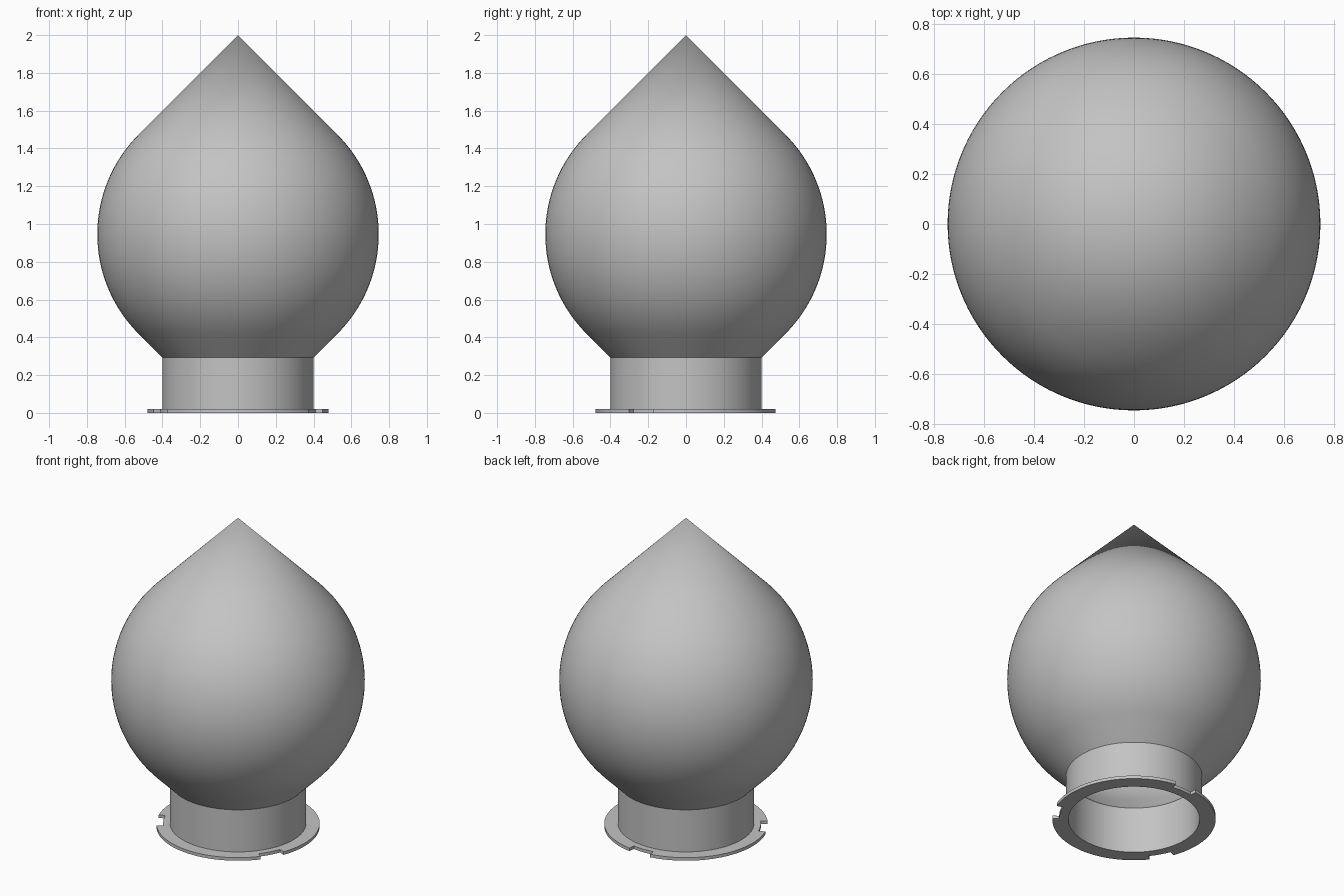
import bpy, bmesh, math

SEG = 120            # steps around the axis
R, ZC = 0.745, 0.946  # globe radius and centre height
WALL = 0.015

cube = bpy.data.objects.get("Cube")
if cube:
    bpy.data.objects.remove(cube)

grey = bpy.data.materials.new("plain grey")
grey.use_nodes = True
colour = (0.55, 0.55, 0.55, 1)
grey.diffuse_color = colour
grey.node_tree.nodes["Principled BSDF"].inputs["Base Color"].default_value = colour


def finish(name, bm):
    bmesh.ops.remove_doubles(bm, verts=bm.verts, dist=1e-5)
    bmesh.ops.recalc_face_normals(bm, faces=bm.faces)
    mesh = bpy.data.meshes.new(name)
    bm.to_mesh(mesh)
    bm.free()
    mesh.materials.append(grey)
    obj = bpy.data.objects.new(name, mesh)
    bpy.context.collection.objects.link(obj)
    bpy.ops.object.select_all(action='DESELECT')
    obj.select_set(True)
    bpy.context.view_layer.objects.active = obj
    bpy.ops.object.shade_smooth_by_angle(angle=math.radians(30))
    return obj


def lathe(bm, profile):
    """Spin (radius, height) points round the z axis."""
    verts = [bm.verts.new((r, 0, z)) for r, z in profile]
    edges = [bm.edges.new(pair) for pair in zip(verts, verts[1:])]
    bmesh.ops.spin(bm, geom=verts + edges, cent=(0, 0, 0), axis=(0, 0, 1),
                   angle=math.tau, steps=SEG, use_duplicate=False)
    bmesh.ops.remove_doubles(bm, verts=bm.verts, dist=1e-5)


def drop_profile(radius, neck):
    """Neck, 45 degree shoulder, round globe and tangent 45 degree point."""
    tip = ZC + radius * math.sqrt(2)
    shoulder = ZC - radius * math.sqrt(2) + neck
    arc = [math.radians(-45 + 90 * i / 32) for i in range(33)]
    return ([(neck, 0), (neck, shoulder)]
            + [(radius * math.cos(a), ZC + radius * math.sin(a)) for a in arc]
            + [(0, tip)])


# Hollow globe with its neck: outer skin, inner skin and the rim between them
bm = bmesh.new()
outer = drop_profile(R, 0.4)
inner = drop_profile(R - WALL, 0.4 - WALL)
lathe(bm, inner[::-1] + outer)
finish("globe_and_neck", bm)

# Thin base flange with three evenly spaced locking notches
bm = bmesh.new()
lathe(bm, [(0.4, 0), (0.44, 0), (0.48, 0)])


def in_notch(face):
    c = face.calc_center_median()
    offset = (math.degrees(math.atan2(c.y, c.x)) - 90 + 60) % 120 - 60
    return c.xy.length > 0.44 and abs(offset) < 9


bmesh.ops.delete(bm, geom=[f for f in bm.faces if in_notch(f)], context='FACES')
bottom = bm.faces[:]
top = bmesh.ops.extrude_face_region(bm, geom=bottom, use_keep_orig=True)["geom"]
bmesh.ops.translate(bm, vec=(0, 0, 0.02),
                    verts=[g for g in top if isinstance(g, bmesh.types.BMVert)])
finish("base_flange", bm)
